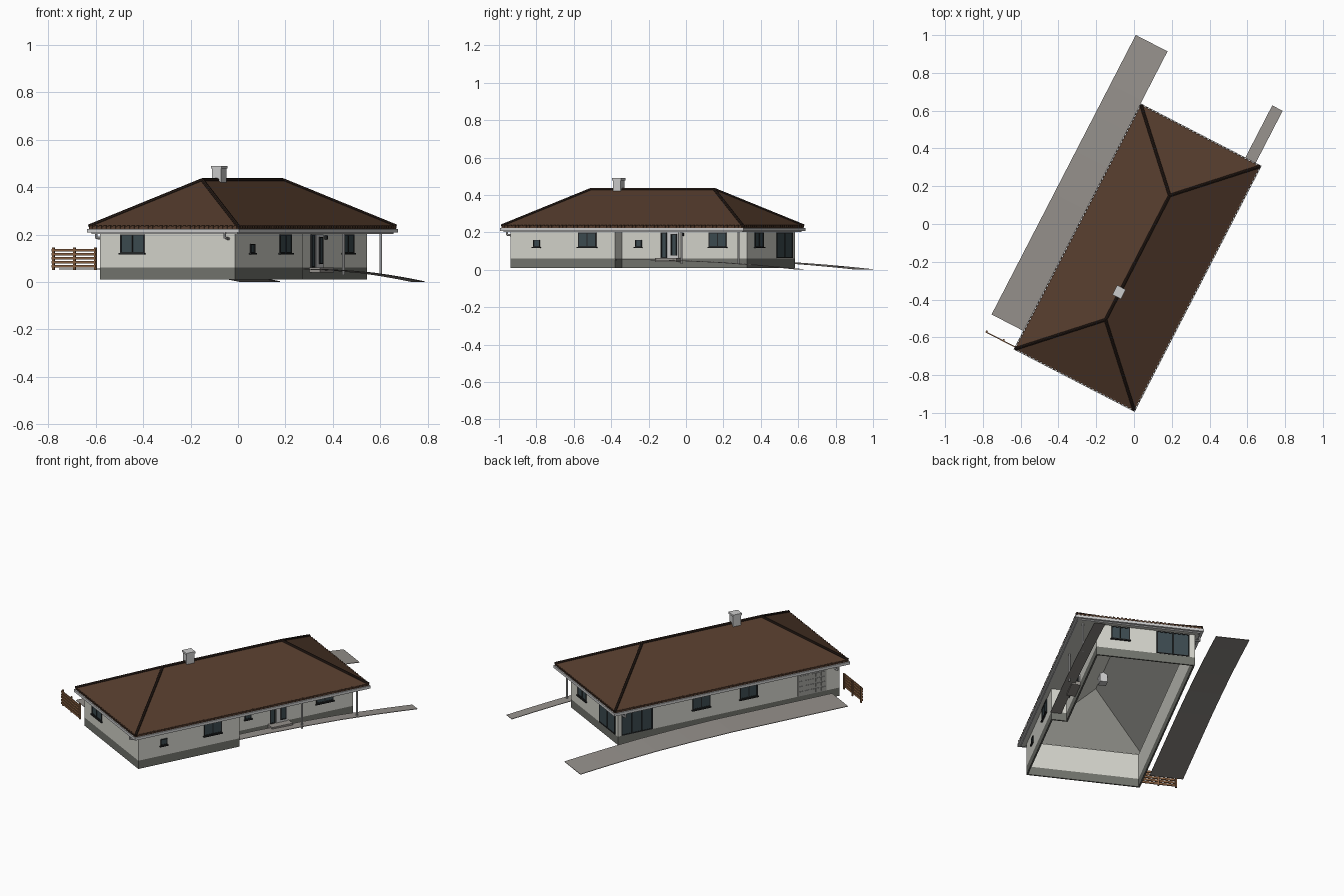
import bpy, bmesh, math
from mathutils import Matrix, Vector

cube = bpy.data.objects.get("Cube")
if cube:
    bpy.data.objects.remove(cube, do_unlink=True)

# House axes: local x runs across the house, local y along the ridge
FRAME = Matrix.Translation((0.019, -0.178, 0)) @ Matrix.Rotation(math.radians(-27.3), 4, "Z")


def material(name, r, g, b):
    m = bpy.data.materials.new(name)
    m.diffuse_color = (r, g, b, 1)
    m.use_nodes = True
    m.node_tree.nodes["Principled BSDF"].inputs["Base Color"].default_value = (r, g, b, 1)
    return m


ROOF = material("roof_brown", 0.09, 0.045, 0.026)
RIDGE = material("ridge_dark_brown", 0.025, 0.014, 0.01)
WALL = material("wall_cream", 0.66, 0.66, 0.6)
PLINTH = material("plinth_grey", 0.17, 0.175, 0.155)
TRIM = material("trim_light_grey", 0.6, 0.6, 0.6)
GLASS = material("window_glass", 0.045, 0.07, 0.08)
DARK = material("frame_charcoal", 0.018, 0.02, 0.021)
PAVING = material("paving_grey", 0.3, 0.28, 0.26)
WOOD = material("fence_wood", 0.25, 0.12, 0.055)
DOOR = material("garage_door_grey", 0.36, 0.36, 0.34)


def finish(name, bm, *mats):
    mesh = bpy.data.meshes.new(name)
    bm.to_mesh(mesh)
    bm.free()
    for m in mats:
        mesh.materials.append(m)
    ob = bpy.data.objects.new(name, mesh)
    bpy.context.collection.objects.link(ob)
    ob.matrix_world = FRAME
    return ob


def boxes(name, spans, mat):
    """Each span is a pair of opposite corners."""
    bm = bmesh.new()
    for lo, hi in spans:
        lo, hi = Vector(lo), Vector(hi)
        size = [abs(c) for c in hi - lo]
        place = Matrix.Translation((lo + hi) / 2) @ Matrix.Diagonal((*size, 1))
        bmesh.ops.create_cube(bm, size=1, matrix=place)
    return finish(name, bm, mat)


def tubes(name, lines, radius, mat):
    bm = bmesh.new()
    for p, q in lines:
        p, q = Vector(p), Vector(q)
        d = q - p
        m = Matrix.Translation((p + q) / 2) @ d.to_track_quat("Z", "Y").to_matrix().to_4x4()
        bmesh.ops.create_cone(bm, cap_ends=True, segments=8, radius1=radius, radius2=radius, depth=d.length, matrix=m)
    return finish(name, bm, mat)


def solidify(ob, thickness):
    mod = ob.modifiers.new("thickness", "SOLIDIFY")
    mod.thickness = thickness
    mod.offset = -1


# Wall planes
W, L = 0.32, 0.69           # half width and half length of the walls
PORCH, STEP = 0.235, -0.062  # recessed wall and where the recess begins
FOOT = [(-W, -L), (W, -L), (W, STEP), (PORCH, STEP), (PORCH, L), (-W, L)]


def shell(name, z0, z1, mat):
    bm = bmesh.new()
    low = [bm.verts.new((x, y, z0)) for x, y in FOOT]
    top = [bm.verts.new((x, y, z1)) for x, y in FOOT]
    for i in range(len(FOOT)):
        j = (i + 1) % len(FOOT)
        bm.faces.new((low[i], low[j], top[j], top[i]))
    solidify(finish(name, bm, mat), 0.012)


shell("plinth", 0.01, 0.06, PLINTH)
shell("walls", 0.06, 0.215, WALL)

# Hipped roof: tiled top, pale underside
EX, EY, RY = 0.354, 0.726, 0.37
EAVE, PEAK, THICK = 0.235, 0.43, 0.012
CORNERS = [(-EX, -EY), (EX, -EY), (EX, EY), (-EX, EY)]
bm = bmesh.new()
layers = []
for drop in (0, THICK):
    c = [bm.verts.new((x, y, EAVE - drop)) for x, y in CORNERS]
    r = [bm.verts.new((0, s * RY, PEAK - drop)) for s in (-1, 1)]
    for f in ((c[0], c[1], r[0]), (c[1], c[2], r[1], r[0]), (c[2], c[3], r[1]), (c[3], c[0], r[0], r[1])):
        face = bm.faces.new(f[::-1] if drop else f)
        face.material_index = 1 if drop else 0
    layers.append(c)
for i in range(4):
    j = (i + 1) % 4
    bm.faces.new((layers[1][i], layers[1][j], layers[0][j], layers[0][i]))
finish("roof", bm, ROOF, WALL)

# Ridge and hip caps
caps = [((0, -RY, PEAK), (0, RY, PEAK))]
caps += [((x, y, EAVE), (0, math.copysign(RY, y), PEAK)) for x, y in CORNERS]
tubes("ridge_caps", caps, 0.008, RIDGE)

# Row of tile ends along each eave
tiles = []
for s in (-1, 1):
    for half, along in ((EY, 0), (EX, 1)):
        n = round(half * 2 / 0.022)
        for i in range(n):
            a = -half + (i + 0.25) * 2 * half / n
            b = a + 0.011
            if along == 0:
                tiles.append(((s * (EX - 0.01), a, 0.226), (s * (EX + 0.004), b, 0.238)))
            else:
                tiles.append(((a, s * (EY - 0.01), 0.226), (b, s * (EY + 0.004), 0.238)))
boxes("eave_tiles", tiles, ROOF)


# Fascia boards, gutters and soffits
def ring(x, y, t, z0, z1):
    out = [((s * (x - t), -y, z0), (s * x, y, z1)) for s in (-1, 1)]
    return out + [((-x, s * (y - t), z0), (x, s * y, z1)) for s in (-1, 1)]


boxes("fascia", ring(0.346, 0.718, 0.008, 0.203, 0.23), TRIM)
boxes("gutter", ring(0.361, 0.733, 0.014, 0.208, 0.224), TRIM)
boxes("soffit", ring(0.342, 0.714, 0.03, 0.204, 0.208) +
      [((PORCH - 0.005, STEP - 0.005, 0.204), (0.342, 0.714, 0.208))], WALL)

# Gutter outlets bending back to the wall
outlets = []
for x, y, dx, dy in ((-0.354, -0.66, 0.04, 0), (0.29, -0.726, 0, 0.04), (-0.354, 0.66, 0.04, 0)):
    outlets += [((x, y, 0.212), (x, y, 0.185)), ((x, y, 0.187), (x + dx, y + dy, 0.182))]
tubes("gutter_outlets", outlets, 0.006, TRIM)

# Chimney
CY = -0.207
boxes("chimney", [((-0.025, CY - 0.024, 0.36), (0.018, CY + 0.024, 0.48)),
                  ((-0.029, CY - 0.028, 0.478), (0.022, CY + 0.028, 0.49))], TRIM)

# Openings: each wall is (axis it faces, position, outward sign)
RIGHT, RECESS, LEFT = (0, W, 1), (0, PORCH, 1), (0, -W, -1)
FRONT, BACK = (1, -L, -1), (1, L, 1)


def span(wall, a0, a1, z0, z1, d0, d1):
    axis, pos, sign = wall
    p, q = pos + sign * d0, pos + sign * d1
    return ((p, a0, z0), (q, a1, z1)) if axis == 0 else ((a0, p, z0), (a1, q, z1))


def window(name, wall, a0, a1, z0, z1, panes=2, sill=True):
    t = 0.005
    boxes(name + "_glass", [span(wall, a0, a1, z0, z1, 0, 0.002)], GLASS)
    bars = [span(wall, a0, a1, z, z + t, 0, 0.005) for z in (z0, z1 - t)]
    for i in range(panes + 1):
        a = a0 + (a1 - a0 - t) * i / panes
        bars.append(span(wall, a, a + t, z0, z1, 0, 0.005))
    boxes(name + "_frame", bars, DARK)
    if sill:
        boxes(name + "_sill", [span(wall, a0 - 0.005, a1 + 0.005, z0 - 0.006, z0, 0, 0.01)], DARK)


LOW, HIGH = 0.122, 0.2
window("front_window", FRONT, -0.223, -0.109, LOW, HIGH)
window("right_small_window", RIGHT, -0.553, -0.512, LOW, 0.16, 1)
window("right_window", RIGHT, -0.282, -0.173, LOW, HIGH)
window("porch_small_window", RECESS, 0.016, 0.056, LOW, 0.16, 1)
window("porch_window", RECESS, 0.46, 0.566, LOW, HIGH)
window("back_window", BACK, 0.048, 0.15, LOW, HIGH)
window("back_glass_door", BACK, -0.29, -0.105, 0.062, HIGH, 2, False)
window("corner_glass_door", LEFT, 0.475, 0.668, 0.062, HIGH, 3, False)
window("left_window_rear", LEFT, 0.117, 0.226, LOW, HIGH)
window("left_window_middle", LEFT, -0.178, -0.07, LOW, HIGH)

# Entrance door with side light, step and lamp
window("side_light", RECESS, 0.172, 0.206, 0.062, HIGH, 1, False)
boxes("entrance_door", [span(RECESS, 0.21, 0.28, 0.06, HIGH, 0, 0.006)], TRIM)
window("entrance_door_pane", (0, PORCH + 0.006, 1), 0.235, 0.27, 0.075, 0.19, 1, False)
boxes("entrance_step", [((PORCH, 0.16, 0.04), (0.285, 0.29, 0.062))], PAVING)
boxes("wall_lamp", [span(RECESS, 0.3, 0.31, 0.18, 0.196, 0, 0.012)], DARK)

# Garage door with raised panels
G0, G1 = -0.607, -0.428
boxes("garage_door", [span(LEFT, G0, G1, 0.062, 0.192, 0, 0.004)], DOOR)
panels = []
for col in range(5):
    for row in range(4):
        a = G0 + 0.008 + col * 0.034
        z = 0.068 + row * 0.031
        panels.append(span(LEFT, a, a + 0.026, z, z + 0.022, 0.003, 0.007))
boxes("garage_door_panels", panels, DOOR)

# Porch posts
tubes("porch_posts", [((0.308, y, 0.03), (0.308, y, 0.206)) for y in (0.333, 0.676)], 0.006, TRIM)


# Paved strips that fall away towards the back
def paving(name, x0, x1, y0):
    profile = [(y0, 0.056), (0.1, 0.055), (0.35, 0.049), (0.57, 0.04), (0.75, 0.028), (0.9, 0.016), (1.043, 0.003)]
    bm = bmesh.new()
    rows = [[bm.verts.new((x, y, z)) for x in (x0, x1)] for y, z in profile]
    for a, b in zip(rows, rows[1:]):
        bm.faces.new((a[0], a[1], b[1], b[0]))
    solidify(finish(name, bm, PAVING), 0.003)


paving("left_driveway", -0.549, -0.36, -0.622)
paving("entrance_path", 0.264, 0.326, STEP)

# Slatted fence
FY = -0.718
boxes("fence_slats", [((-0.535, FY - 0.003, z), (-0.326, FY + 0.003, z + 0.012))
                      for z in [0.06 + 0.017 * i for i in range(5)]], WOOD)
boxes("fence_posts", [((x, FY + 0.002, 0.05), (x + 0.01, FY + 0.01, 0.145))
                      for x in (-0.535, -0.435, -0.336)], WOOD)
